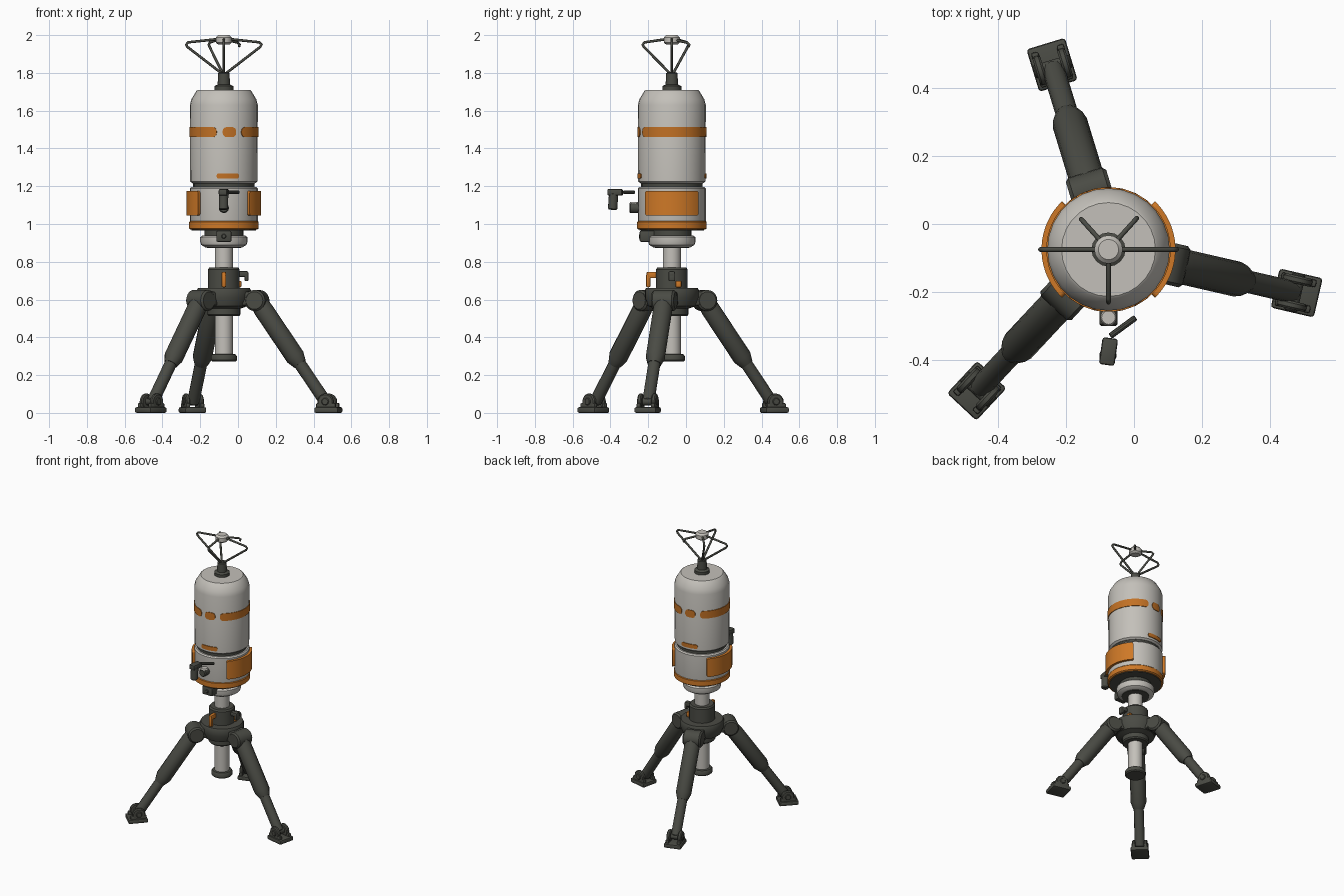
import bpy, bmesh, math
from mathutils import Vector, Matrix

cube = bpy.data.objects.get("Cube")
if cube:
    bpy.data.objects.remove(cube, do_unlink=True)


def material(name, rgb):
    m = bpy.data.materials.new(name)
    m.use_nodes = True
    m.diffuse_color = (*rgb, 1)
    m.node_tree.nodes["Principled BSDF"].inputs["Base Color"].default_value = (*rgb, 1)
    return m


DARK = material("dark olive grey", (0.068, 0.07, 0.058))
PALE = material("warm pale grey", (0.55, 0.53, 0.49))
ORANGE = material("orange", (0.62, 0.19, 0.02))
STRIPE = material("burnt orange", (0.54, 0.165, 0.018))

# Everything is placed around the column axis
AXIS = Vector((-0.075, -0.075, 0))


def finish(bm, name, mat, matrix=None, angle=35):
    bmesh.ops.recalc_face_normals(bm, faces=bm.faces)
    if matrix:
        bm.transform(matrix)
    bm.transform(Matrix.Translation(AXIS))
    mesh = bpy.data.meshes.new(name)
    bm.to_mesh(mesh)
    bm.free()
    mesh.materials.append(mat)
    for p in mesh.polygons:
        p.use_smooth = True
    mesh.set_sharp_from_angle(angle=math.radians(angle))
    ob = bpy.data.objects.new(name, mesh)
    bpy.context.scene.collection.objects.link(ob)
    return ob


def lathe(name, profile, mat, sides=28, matrix=None):
    """Closed solid of revolution from (radius, height) pairs."""
    bm = bmesh.new()
    rings = []
    for r, z in profile:
        rings.append([bm.verts.new((r * math.cos(math.tau * i / sides),
                                    r * math.sin(math.tau * i / sides), z)) for i in range(sides)])
    for a, b in zip(rings, rings[1:]):
        for i in range(sides):
            j = (i + 1) % sides
            bm.faces.new((a[i], a[j], b[j], b[i]))
    bm.faces.new(rings[0])
    bm.faces.new(rings[-1])
    return finish(bm, name, mat, matrix)


def box(name, center, size, mat, matrix=None, bevel=0.008):
    bm = bmesh.new()
    bmesh.ops.create_cube(bm, size=1)
    bm.transform(Matrix.Translation(center) @ Matrix.Diagonal((*size, 1)))
    bmesh.ops.bevel(bm, geom=bm.edges[:], offset=bevel, segments=2, profile=0.5, affect='EDGES')
    return finish(bm, name, mat, matrix)


def along(a, b):
    """Matrix carrying the z axis onto the line from a to b."""
    a, b = Vector(a), Vector(b)
    return Matrix.Translation(a) @ (b - a).to_track_quat('Z', 'Y').to_matrix().to_4x4()


def rod(name, a, b, r, mat, sides=16, matrix=None, edge=0.006):
    length = (Vector(b) - Vector(a)).length
    m = along(a, b)
    return lathe(name, [(r - edge, 0), (r, edge), (r, length - edge), (r - edge, length)],
                 mat, sides, matrix @ m if matrix else m)


def curved_plate(name, start, end, z0, z1, r, thick, corner, mat):
    """Plate wrapped round the body, with rounded corners; angles in degrees."""
    bm = bmesh.new()
    arc = math.radians(end - start) * r
    stops = [corner * (1 - math.cos(math.pi / 2 * k / 4)) for k in range(5)]
    n = max(2, int((end - start) / 6))
    mid = [corner + (arc - 2 * corner) * k / n for k in range(1, n)]
    stops = stops + mid + [arc - s for s in reversed(stops)]
    prev = None
    loops = []
    for s in stops:
        gap = max(0, corner - min(s, arc - s))
        inset = corner - math.sqrt(max(0, corner ** 2 - gap ** 2))
        inset = min(inset, (z1 - z0) / 2 - 0.001)
        a = math.radians(start) + s / r
        loops.append([bm.verts.new((q * math.cos(a), q * math.sin(a), z))
                      for q, z in ((r - 0.012, z0 + inset), (r + thick, z0 + inset),
                                   (r + thick, z1 - inset), (r - 0.012, z1 - inset))])
    for a, b in zip(loops, loops[1:]):
        for i in range(4):
            j = (i + 1) % 4
            bm.faces.new((a[i], a[j], b[j], b[i]))
    bm.faces.new(loops[0])
    bm.faces.new(loops[-1])
    return finish(bm, name, mat)


def wire(name, points, r, mat):
    cu = bpy.data.curves.new(name, 'CURVE')
    cu.dimensions = '3D'
    cu.bevel_depth = r
    cu.bevel_resolution = 2
    cu.use_fill_caps = True
    sp = cu.splines.new('POLY')
    sp.points.add(len(points) - 1)
    for p, co in zip(sp.points, points):
        p.co = (*(Vector(co) + AXIS), 1)
    cu.materials.append(mat)
    ob = bpy.data.objects.new(name, cu)
    bpy.context.scene.collection.objects.link(ob)


# Canister body
lathe("upper_body", [(0.165, 1.215), (0.178, 1.225), (0.18, 1.63), (0.172, 1.66), (0.145, 1.705), (0.138, 1.71)], PALE)
lathe("body_gap", [(0.162, 1.18), (0.162, 1.23)], DARK)
lathe("lower_body", [(0.178, 1.0), (0.18, 1.01), (0.18, 1.188), (0.172, 1.196)], PALE)
lathe("base_band", [(0.176, 0.97), (0.184, 0.976), (0.184, 1.01), (0.179, 1.016)], ORANGE)
lathe("base_underside", [(0.17, 0.966), (0.17, 0.98)], DARK)
lathe("swivel_plate", [(0.103, 0.93), (0.103, 0.97)], DARK)
lathe("swivel_disc", [(0.098, 0.876), (0.12, 0.89), (0.125, 0.905), (0.125, 0.93), (0.115, 0.938)], PALE)
lathe("swivel_underside", [(0.09, 0.872), (0.09, 0.88)], DARK)

# Orange side panels and painted markings, repeated on opposite sides
for side, turn in (("left", 0), ("right", 180)):
    curved_plate(f"{side}_panel", turn - 46, turn + 46, 1.045, 1.175, 0.18, 0.017, 0.012, ORANGE)
    curved_plate(f"{side}_long_stripe", turn - 59, turn + 78, 1.46, 1.513, 0.18, 0.003, 0.022, STRIPE)
    curved_plate(f"{side}_short_stripe", turn + 88, turn + 111, 1.46, 1.513, 0.18, 0.003, 0.022, STRIPE)
    curved_plate(f"{side}_low_dash", turn + 78, turn + 116, 1.24, 1.268, 0.18, 0.003, 0.012, STRIPE)

# Antenna with bent wire loops
lathe("antenna_mast", [(0.05, 1.705), (0.05, 1.73), (0.033, 1.738), (0.03, 1.798), (0.024, 1.803)], DARK, 16)
lathe("antenna_cap", [(0.03, 1.95), (0.042, 1.96), (0.042, 1.988), (0.03, 2.0)], PALE, 16)
for i, (deg, reach) in enumerate(((0, 0.2), (180, 0.2), (270, 0.155), (132, 0.12))):
    c, s = math.cos(math.radians(deg)), math.sin(math.radians(deg))
    path = ((0.008, 1.795), (reach - 0.008, 1.937), (reach, 1.95), (reach - 0.012, 1.962), (0.02, 1.98))
    wire(f"antenna_wire_{i + 1}", [(q * c, q * s, z) for q, z in path], 0.007, DARK)
wire("antenna_hook", [(q * 0.67, q * 0.74, z) for q, z in ((0.02, 1.975), (0.11, 1.96), (0.125, 1.95), (0.12, 1.938))], 0.007, DARK)

# Front controls: nub, floating grip with arm, and latch
rod("front_nub", (0, -0.17, 1.085), (0, -0.225, 1.085), 0.027, DARK)
lathe("nub_cap", [(0.024, 1.108), (0.02, 1.116)], PALE, 16, Matrix.Translation((0, -0.2, 0)))
tilt = Matrix.Translation((0, -0.3, 1.13)) @ Matrix.Rotation(math.radians(-8), 4, 'Z')
box("grip_head", (0, 0, 0.038), (0.046, 0.08, 0.035), DARK, tilt)
rod("grip_handle", (0, -0.008, 0.035), (0, -0.014, -0.055), 0.025, DARK, 12, tilt)
rod("grip_arm", (0.005, -0.255, 1.168), (0.08, -0.2, 1.168), 0.009, DARK, 10, edge=0.003)
box("front_latch", (0, -0.13, 0.935), (0.08, 0.08, 0.06), DARK)
rod("latch_pin", (0, -0.16, 0.935), (0, -0.174, 0.935), 0.015, DARK, 12)

# Centre column and tripod hub
lathe("column", [(0.048, 0.29), (0.048, 0.9)], PALE, 20)
lathe("column_foot", [(0.062, 0.272), (0.069, 0.279), (0.069, 0.3), (0.062, 0.31), (0.05, 0.312)], DARK, 20)
lathe("hub", [(0.08, 0.512), (0.087, 0.52), (0.087, 0.552), (0.125, 0.565), (0.143, 0.61),
              (0.143, 0.65), (0.137, 0.662)], DARK)
lathe("hub_collar", [(0.084, 0.65), (0.084, 0.76), (0.076, 0.77)], DARK)
box("clamp_lever_arm", (0, -0.105, 0.73), (0.025, 0.06, 0.034), ORANGE)
box("clamp_lever_tab", (0, -0.125, 0.7), (0.025, 0.024, 0.07), ORANGE)
box("side_hook_arm", (0.1, 0, 0.735), (0.06, 0.035, 0.03), DARK)
box("side_hook_tip", (0.12, 0, 0.72), (0.02, 0.035, 0.045), DARK, bevel=0.006)
box("side_hook_release", (0.08, 0.035, 0.682), (0.025, 0.03, 0.034), ORANGE, bevel=0.005)

# Three legs; each is built along +x and turned into place
for i in range(3):
    n = i + 1
    turn = Matrix.Rotation(math.radians(-13 + 120 * i), 4, 'Z')
    box(f"leg_bracket_{n}", (0.14, 0, 0.605), (0.1, 0.12, 0.075), DARK, turn, 0.012)
    rod(f"leg_knuckle_{n}", (0.18, -0.062, 0.595), (0.18, 0.062, 0.595), 0.056, DARK, 20, turn, 0.01)
    hip, ankle = Vector((0.185, 0, 0.59)), Vector((0.555, 0, 0.055))
    knee = hip.lerp(ankle, 0.62)
    length = (knee - hip).length
    lathe(f"upper_leg_{n}", [(0.046, 0), (0.052, 0.05), (0.052, length - 0.045), (0.036, length)],
          DARK, 12, turn @ along(hip, knee))
    rod(f"lower_leg_{n}", hip.lerp(ankle, 0.55), ankle, 0.033, DARK, 12, turn)
    # Foot: pad, two cheeks and a pivot pin
    box(f"foot_pad_{n}", (0.568, 0, 0.015), (0.13, 0.118, 0.03), DARK, turn, 0.009)
    for side in (-1, 1):
        rod(f"foot_cheek_{n}", (0.562, side * 0.026, 0.058), (0.562, side * 0.05, 0.058), 0.044, DARK, 18, turn)
        box(f"foot_cheek_base_{n}", (0.565, side * 0.039, 0.034), (0.106, 0.022, 0.036), DARK, turn, 0.006)
    rod(f"foot_pin_{n}", (0.562, -0.056, 0.06), (0.562, 0.056, 0.06), 0.02, DARK, 12, turn, 0.004)
